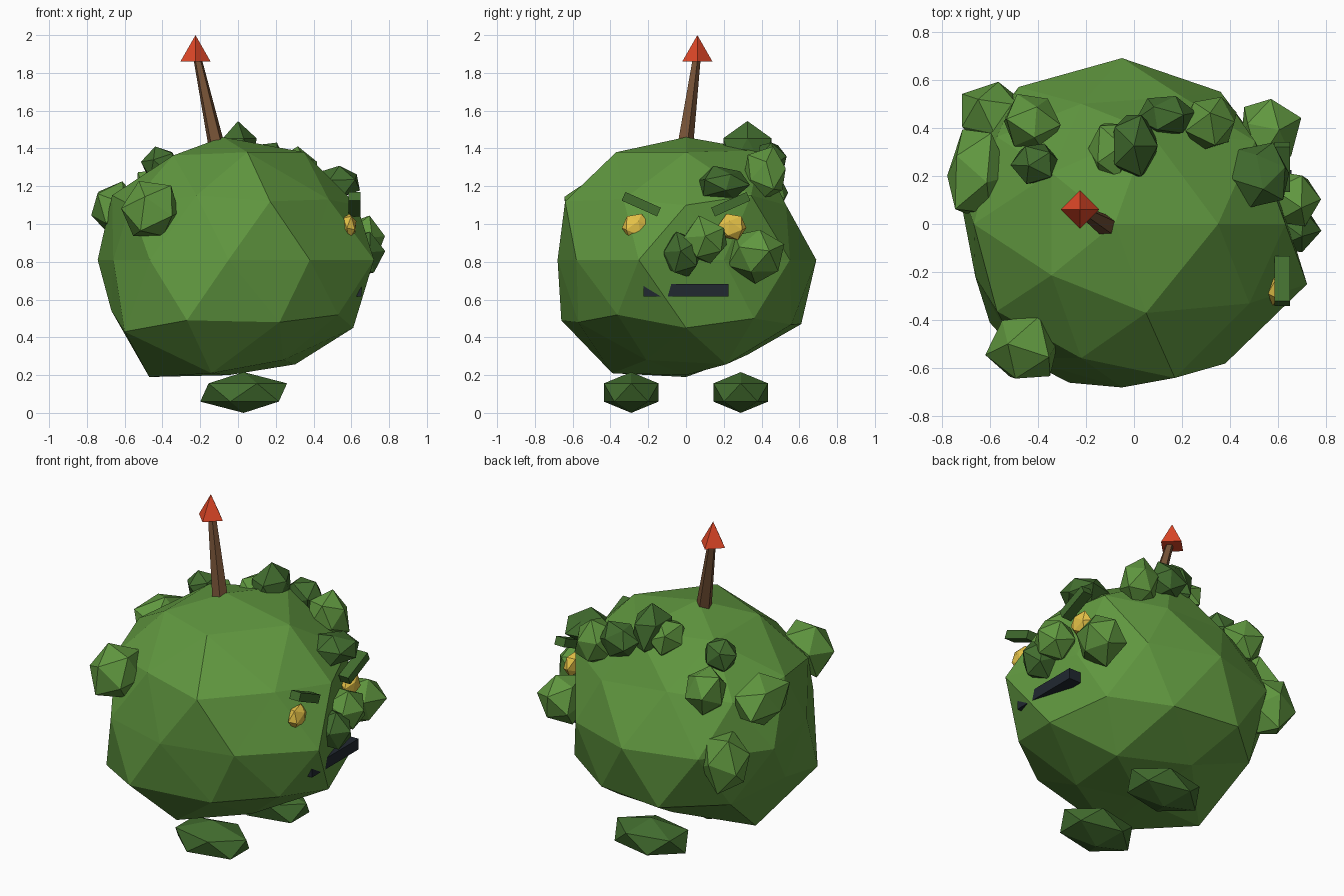
import bpy, bmesh, math, random
from mathutils import Vector, Matrix, Euler

cube = bpy.data.objects.get("Cube")
if cube:
    bpy.data.objects.remove(cube)
random.seed(11)


def material(name, r, g, b):
    m = bpy.data.materials.new(name)
    m.use_nodes = True
    m.diffuse_color = (r, g, b, 1)
    m.node_tree.nodes["Principled BSDF"].inputs["Base Color"].default_value = (r, g, b, 1)
    return m


leaf = material("leaf_green", 0.117, 0.31, 0.05)
dark = material("dark_green", 0.054, 0.152, 0.028)
bark = material("bark_brown", 0.175, 0.082, 0.036)
red = material("tip_red", 0.76, 0.065, 0.021)
gold = material("eye_gold", 0.8, 0.55, 0.065)
black = material("mouth_black", 0.015, 0.021, 0.03)


def finish(bm, name, mat):
    bmesh.ops.recalc_face_normals(bm, faces=bm.faces)
    mesh = bpy.data.meshes.new(name)
    bm.to_mesh(mesh)
    bm.free()
    mesh.materials.append(mat)
    obj = bpy.data.objects.new(name, mesh)
    bpy.context.collection.objects.link(obj)
    return obj


def ball(name, mat, center, scale, subdivisions=1, turn=(0, 0, 0), jitter=0, pulls=()):
    """Faceted ball; each vertex nearest to a pull point is moved onto it."""
    bm = bmesh.new()
    bmesh.ops.create_icosphere(bm, subdivisions=subdivisions, radius=1)
    for v in bm.verts:
        v.co *= 1 + random.uniform(-jitter, jitter)
    size = Matrix.Diagonal((*scale, 1))
    bm.transform(Matrix.Translation(center) @ size @ Euler(turn).to_matrix().to_4x4())
    chosen = [(min(bm.verts, key=lambda v: (v.co - Vector(p)).length), p) for p in pulls]
    for v, p in chosen:
        v.co = p
    return finish(bm, name, mat)


def box(name, mat, center, size, tilt=0):
    bm = bmesh.new()
    bmesh.ops.create_cube(bm, size=1)
    bm.transform(Matrix.Translation(center) @ Matrix.Rotation(tilt, 4, "X") @ Matrix.Diagonal((*size, 1)))
    return finish(bm, name, mat)


def spike(name, mat, start, end, r1, r2, sides):
    """Cone whose rings stay level while the axis leans from start to end."""
    bm = bmesh.new()
    bmesh.ops.create_cone(bm, cap_ends=True, segments=sides, radius1=r1, radius2=r2, depth=1)
    a, b = Vector(start), Vector(end)
    for v in bm.verts:
        middle = a.lerp(b, v.co.z + 0.5)
        v.co = middle + Vector((v.co.x, v.co.y, 0))
    return finish(bm, name, mat)


# Lumpy body, with a hollow on one side of the face
ball("body", leaf, (-0.02, 0, 0.81), (0.76, 0.69, 0.65), 2, pulls=[
    (0.72, -0.25, 0.81), (0.58, 0.2, 0.81), (0.38, -0.58, 0.81), (0.36, 0.55, 0.81),
    (-0.66, -0.22, 0.81), (-0.05, -0.68, 0.81), (-0.05, 0.69, 0.81), (-0.48, 0.57, 0.81),
    (-0.6, -0.41, 0.43), (0.61, 0, 0.45), (-0.27, -0.66, 0.49), (-0.24, 0.61, 0.47),
    (0.22, -0.57, 0.48), (0.24, -0.21, 0.28), (-0.14, -0.39, 0.21), (0.5, 0.36, 0.5),
    (-0.14, 0.33, 0.31), (-0.47, 0, 0.19), (-0.05, 0, 0.2), (-0.67, 0, 0.54),
    (0.17, -0.64, 1.12), (-0.22, 0.5, 1.13), (0.2, 0.53, 1.1),
    (0.05, -0.37, 1.38), (0.06, 0.39, 1.39), (0.35, 0, 1.38),
    (-0.08, 0, 1.46), (0.48, -0.33, 1.13), (0.63, 0, 1.1)])

# Leafy clumps: place and radii
light_clumps = [
    ((-0.65, 0.2, 1.075), (0.145, 0.2, 0.145)), ((-0.585, 0.455, 0.79), (0.165, 0.15, 0.19)),
    ((-0.43, 0.42, 1.16), (0.125, 0.13, 0.15)), ((-0.09, 0.3, 1.35), (0.11, 0.15, 0.11)),
    ((0.32, 0.425, 1.265), (0.12, 0.125, 0.14)), ((0.56, 0.38, 0.84), (0.14, 0.16, 0.15)),
    ((0.66, 0.1, 0.91), (0.13, 0.14, 0.13)), ((-0.455, -0.51, 1.07), (0.165, 0.155, 0.165))]
dark_clumps = [
    ((-0.41, 0.25, 1.31), (0.1, 0.09, 0.1)), ((0.13, 0.45, 1.33), (0.12, 0.09, 0.11)),
    ((0.53, 0.2, 1.22), (0.14, 0.15, 0.09)), ((0.66, -0.02, 0.84), (0.11, 0.11, 0.12))]
for label, mat, clumps in (("light_clump", leaf, light_clumps), ("dark_clump", dark, dark_clumps)):
    for place, radii in clumps:
        turn = [random.uniform(0, math.tau) for axis in "xyz"]
        ball(label, mat, place, radii, turn=turn, jitter=0.12)
ball("peaked_clump", dark, (0, 0.325, 1.38), (0.11, 0.15, 0.165))

# Feet, eyes and slanted brows
for side, s in (("right", -1), ("left", 1)):
    ball(side + "_foot", dark, (0.03, 0.29 * s, 0.108), (0.257, 0.17, 0.108))
    ball(side + "_eye", gold, (0.588, 0.255 * s - 0.01, 0.985), (0.043, 0.078, 0.075), turn=(0.4 * s, 0, 0))
    box(side + "_brow", dark, (0.617, 0.237 * s, 1.105), (0.065, 0.205, 0.05), 0.42 * s)

# Mouth
box("mouth", black, (0.615, 0, 0.65), (0.08, 0.45, 0.065))

# Leaning stem with its pointed tip
spike("stem", bark, (-0.11, -0.01, 1.4), (-0.215, 0.055, 1.88), 0.047, 0.023, 5)
spike("stem_tip", red, (-0.225, 0.06, 1.86), (-0.225, 0.06, 2), 0.08, 0, 4)
